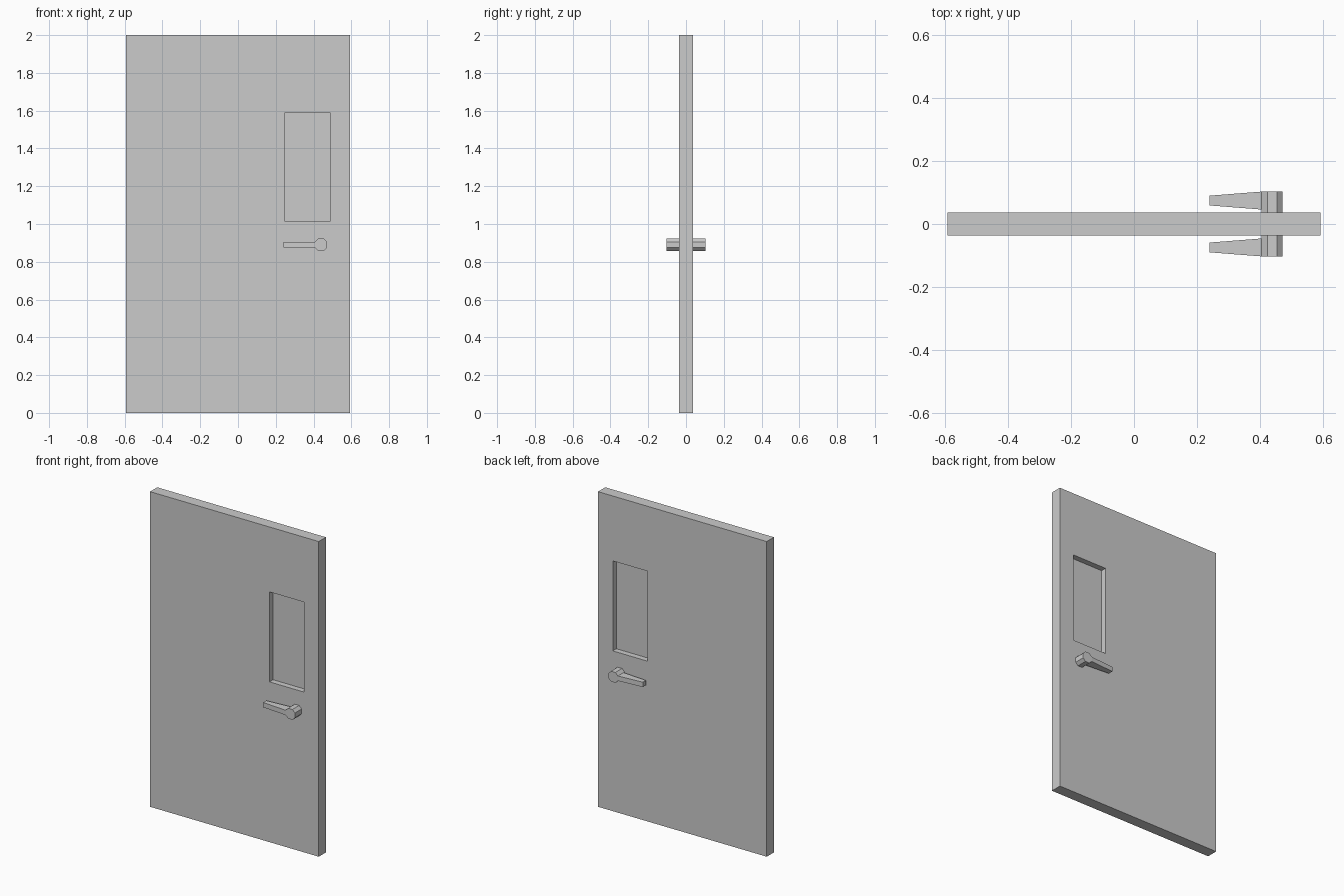
import bpy

if "Cube" in bpy.data.objects:
    bpy.data.objects.remove(bpy.data.objects["Cube"])

W, T, H = 0.592, 0.036, 2.0                    # half width, half thickness, height
WX0, WX1, WZ0, WZ1 = 0.246, 0.489, 1.017, 1.588  # window opening


def make_object(name, verts, faces):
    mesh = bpy.data.meshes.new(name)
    mesh.from_pydata(verts, [], faces)
    obj = bpy.data.objects.new(name, mesh)
    bpy.context.collection.objects.link(obj)
    return obj


def rect(x0, x1, z0, z1, y):
    return [(x0, y, z0), (x1, y, z0), (x1, y, z1), (x0, y, z1)]


# Door slab with a window opening: outer and inner loops, front then back
verts = []
for y in (-T, T):
    verts += rect(-W, W, 0, H, y) + rect(WX0, WX1, WZ0, WZ1, y)
faces = []
for i in range(4):
    j = (i + 1) % 4
    faces += [(i, j, j + 4, i + 4),              # front
              (i + 8, i + 12, j + 12, j + 8),    # back
              (i, i + 8, j + 8, j),              # outer edge
              (i + 4, j + 4, j + 12, i + 12)]    # window reveal
make_object("door_slab", verts, faces)

# Glass pane in the middle of the opening
glass = make_object("window_glass", rect(WX0, WX1, WZ0, WZ1, 0), [(0, 1, 2, 3)])
mat = bpy.data.materials.new("dark_glass")
mat.diffuse_color = (0.56, 0.56, 0.56, 1)
mat.use_nodes = True
mat.node_tree.nodes["Principled BSDF"].inputs["Base Color"].default_value = mat.diffuse_color
glass.data.materials.append(mat)

# Lever handles: octagonal hub whose side face is drawn out to a tapered lever
CX, CZ, R, S = 0.439, 0.89, 0.033, 0.0153       # hub centre, apothem, half side
OCT = [(-R, -S), (-S, -R), (S, -R), (R, -S), (R, S), (S, R), (-S, R), (-R, S)]
TIP_X = 0.24


def handle(name, side):
    v = [(CX + x, side * y, CZ + z) for y in (0.103, 0.046, T) for x, z in OCT]
    v += [(TIP_X, side * y, CZ + z) for y in (0.09, 0.059) for z in (-S, S)]
    f = [tuple(range(8))]                                        # hub cap
    for i in range(8):
        j = (i + 1) % 8
        if i != 7:
            f.append((i, i + 8, j + 8, j))
        f.append((i + 8, i + 16, j + 16, j + 8))                 # stem to door
    f += [(0, 7, 25, 24), (8, 26, 27, 15), (7, 15, 27, 25),      # lever sides
          (0, 24, 26, 8), (24, 25, 27, 26)]                      # lever bottom, tip
    if side > 0:
        f = [q[::-1] for q in f]
    obj = make_object(name, v, f)
    import bmesh
    bm = bmesh.new()
    bm.from_mesh(obj.data)
    bmesh.ops.contextual_create(bm, geom=[e for e in bm.edges if e.is_boundary])
    bmesh.ops.recalc_face_normals(bm, faces=bm.faces)
    bm.to_mesh(obj.data)
    bm.free()


handle("front_handle", -1)
handle("back_handle", 1)
